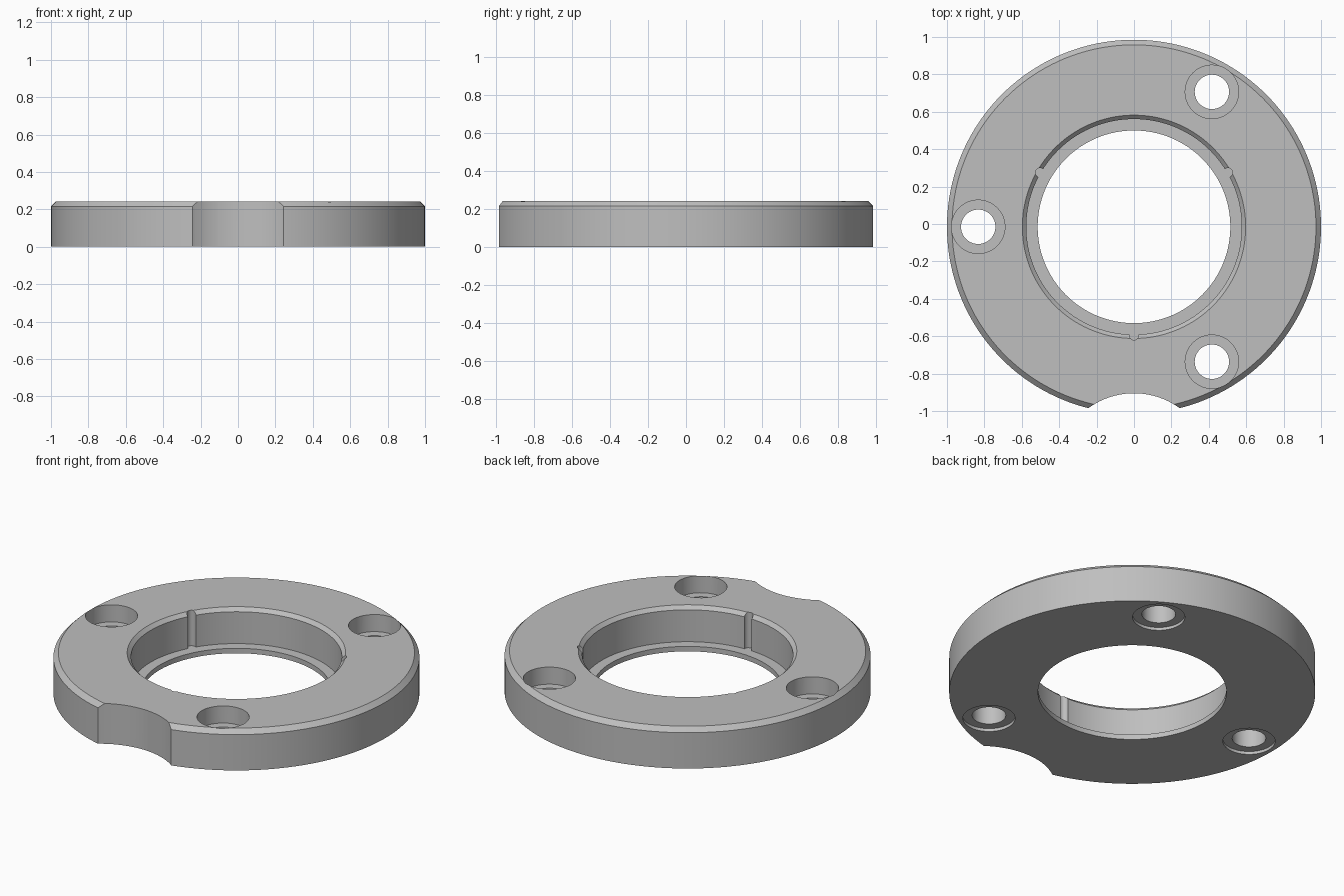
import bpy
import bmesh
from math import cos, sin, pi, radians

cube = bpy.data.objects.get("Cube")
if cube:
    bpy.data.objects.remove(cube, do_unlink=True)

CENTRE_Y = -0.015
HEIGHT = 0.243

grey = bpy.data.materials.new("satin grey")
grey.use_nodes = True
colour = (0.52, 0.52, 0.52, 1)
grey.diffuse_color = colour
grey.node_tree.nodes["Principled BSDF"].inputs["Base Color"].default_value = colour


def add_object(name, bm):
    bmesh.ops.recalc_face_normals(bm, faces=bm.faces)
    mesh = bpy.data.meshes.new(name)
    bm.to_mesh(mesh)
    bm.free()
    mesh.materials.append(grey)
    obj = bpy.data.objects.new(name, mesh)
    bpy.context.collection.objects.link(obj)
    return obj


def lathe(name, profile, steps):
    """Sweep a closed (radius, z) profile around the z axis."""
    bm = bmesh.new()
    rings = [[bm.verts.new((r * cos(2 * pi * i / steps), r * sin(2 * pi * i / steps), z))
              for r, z in profile] for i in range(steps)]
    n = len(profile)
    for i in range(steps):
        a, b = rings[i], rings[(i + 1) % steps]
        for j in range(n):
            k = (j + 1) % n
            bm.faces.new((a[j], b[j], b[k], a[k]))
    return add_object(name, bm)


def cylinder_cut(target, radius, x, y, bottom, top, steps=48):
    """Cut an upright cylinder out of the target."""
    bm = bmesh.new()
    bmesh.ops.create_cone(bm, cap_ends=True, segments=steps, radius1=radius,
                          radius2=radius, depth=top - bottom)
    bmesh.ops.translate(bm, verts=bm.verts, vec=(x, y, (top + bottom) / 2))
    cutter = add_object("cutter", bm)
    cutter.hide_render = True
    mod = target.modifiers.new("cut", 'BOOLEAN')
    mod.operation = 'DIFFERENCE'
    mod.solver = 'EXACT'
    mod.object = cutter
    bpy.ops.object.modifier_apply(modifier=mod.name)
    bpy.data.objects.remove(cutter, do_unlink=True)


# Ring body with chamfered rim, stepped bore and thin bottom ledge
ring = lathe("flange_ring", [
    (0.515, 0), (1.0, 0), (1.0, 0.216), (0.973, HEIGHT),
    (0.597, HEIGHT), (0.576, 0.222), (0.576, 0.03), (0.515, 0.03)], 160)
bpy.context.view_layer.objects.active = ring
ring.select_set(True)

# Screw holes, counterbored deeply above and shallowly below
for angle in (60, 180, 300):
    x, y = 0.833 * cos(radians(angle)), 0.833 * sin(radians(angle))
    cylinder_cut(ring, 0.092, x, y, -0.1, 0.4)
    cylinder_cut(ring, 0.143, x, y, 0.14, 0.4)
    cylinder_cut(ring, 0.143, x, y, -0.1, 0.018)

# Small upright grooves in the bore wall
for angle in (30, 150, 270):
    x, y = 0.58 * cos(radians(angle)), 0.58 * sin(radians(angle))
    cylinder_cut(ring, 0.025, x, y, 0.029, 0.4, 24)

# Curved notch at the front of the rim
cylinder_cut(ring, 0.415, 0, -1.305, -0.1, 0.4, 96)

ring.location.y = CENTRE_Y
bpy.ops.object.shade_smooth_by_angle(angle=radians(25))
